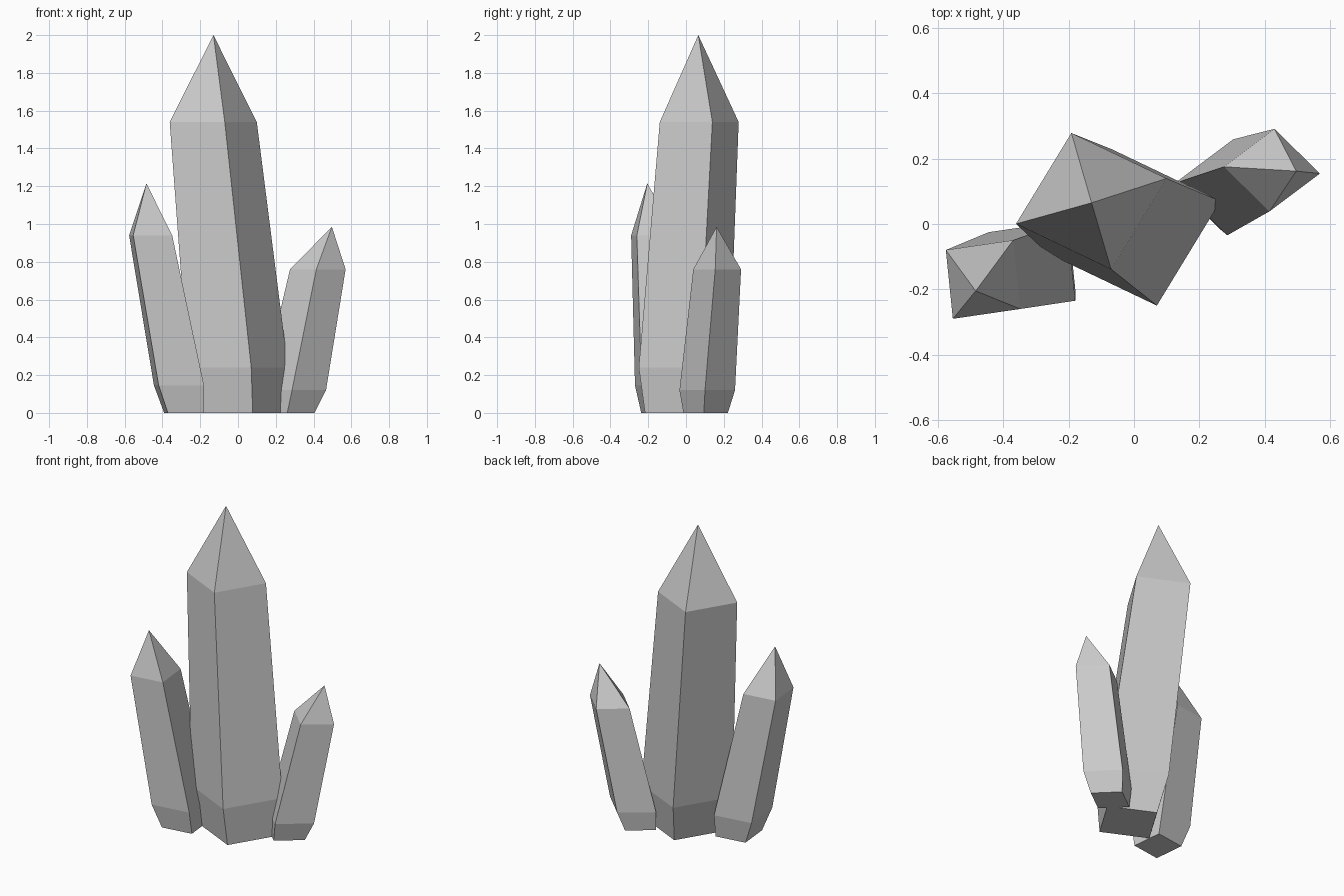
import bpy, bmesh

if "Cube" in bpy.data.objects:
    bpy.data.objects.remove(bpy.data.objects["Cube"])


def crystal(name, rings, a, b, apex):
    """Four-sided crystal: rings are (x, y, z, scale); a, b are half diagonals (counter-clockwise)."""
    bm = bmesh.new()
    corners = [a, b, (-a[0], -a[1]), (-b[0], -b[1])]
    loops = [[bm.verts.new((x + s * cx, y + s * cy, z)) for cx, cy in corners]
             for x, y, z, s in rings]
    tip = bm.verts.new(apex)
    bm.faces.new(loops[0][::-1])
    for i in range(4):
        j = (i + 1) % 4
        for lo, hi in zip(loops, loops[1:]):
            bm.faces.new((lo[i], lo[j], hi[j], hi[i]))
        bm.faces.new((loops[-1][i], loops[-1][j], tip))
    bmesh.ops.recalc_face_normals(bm, faces=bm.faces)
    mesh = bpy.data.meshes.new(name)
    bm.to_mesh(mesh)
    bm.free()
    bpy.context.collection.objects.link(bpy.data.objects.new(name, mesh))


# tall central crystal
crystal("main_crystal",
        [(0.022, -0.025, 0, 0.8), (0, -0.01, 0.24, 1), (-0.131, 0.07, 1.54, 0.87)],
        (0.07, -0.24), (0.265, 0.08), (-0.13, 0.065, 2.0))

# leaning crystal on the left
crystal("left_crystal",
        [(-0.285, -0.125, 0, 0.8), (-0.3125, -0.13, 0.145, 1), (-0.4625, -0.17, 0.94, 0.86)],
        (-0.1075, -0.14), (0.1325, -0.105), (-0.485, -0.205, 1.215))

# leaning crystal on the right
crystal("right_crystal",
        [(0.268, 0.104, 0, 0.8), (0.295, 0.1125, 0.12, 1), (0.4225, 0.165, 0.76, 0.86)],
        (-0.009, -0.147), (0.171, -0.012), (0.497, 0.162, 0.985))
